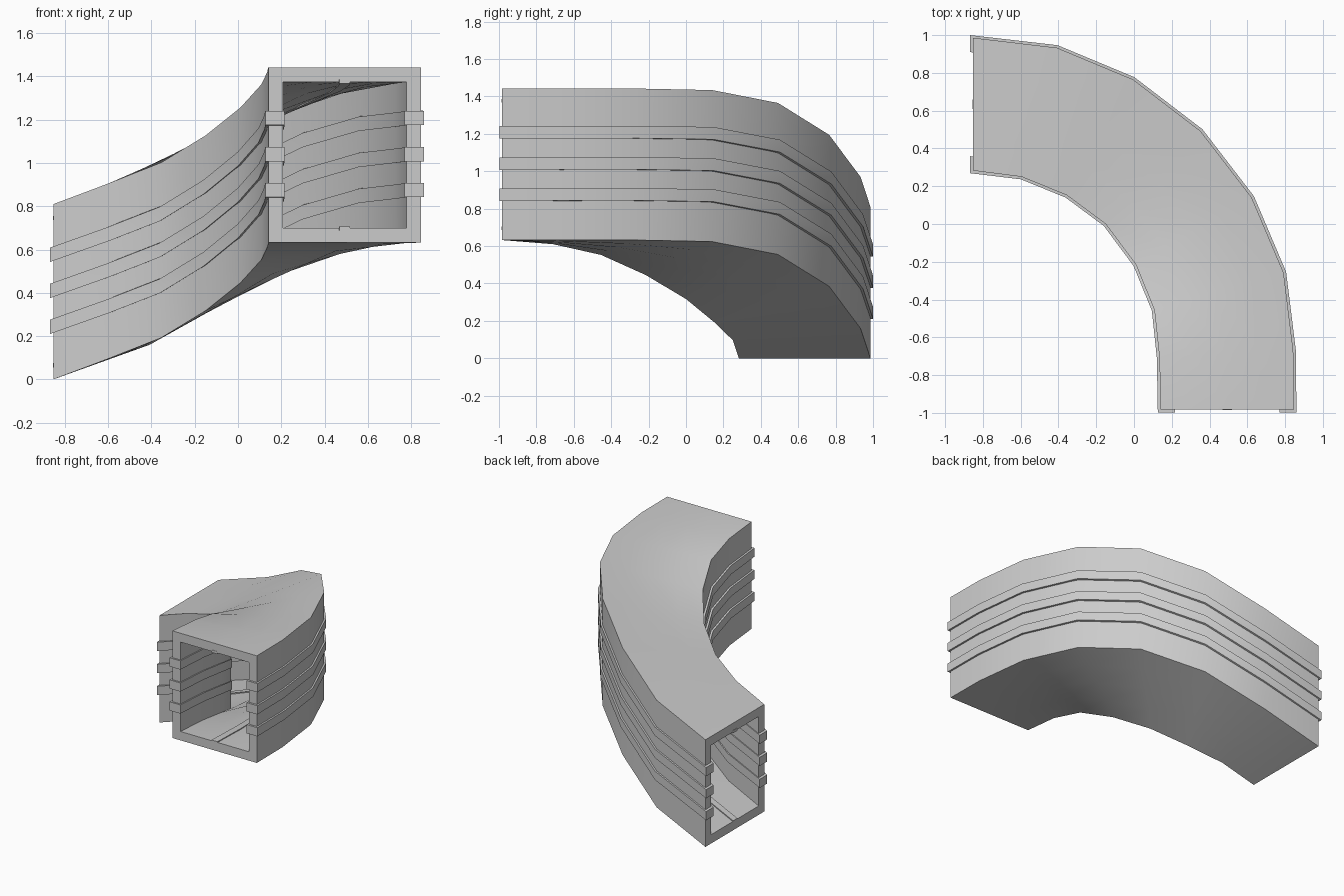
import bpy
from mathutils import Vector

cube = bpy.data.objects.get("Cube")
if cube:
    bpy.data.objects.remove(cube, do_unlink=True)

HEIGHT, WALL = 0.81, 0.067

# Lower edges of the inside and outside walls of the bend, station by station
inside = [Vector(p) for p in (
    (0.14, -0.983, 0.632), (0.135, -0.71, 0.61), (0.108, -0.455, 0.553), (0.01, -0.215, 0.445),
    (-0.15, 0.0, 0.317), (-0.355, 0.152, 0.192), (-0.595, 0.25, 0.097), (-0.853, 0.283, 0.0))]
outside = [Vector(p) for p in (
    (0.846, -0.983, 0.632), (0.843, -0.67, 0.632), (0.792, -0.258, 0.632), (0.623, 0.14, 0.624),
    (0.352, 0.492, 0.555), (-0.005, 0.765, 0.385), (-0.408, 0.933, 0.16), (-0.853, 0.986, 0.0))]
stations = list(zip(inside, outside))


def extended(amount):
    """Stations pushed out past both open ends of the duct."""
    front, side = Vector((0, -amount, 0)), Vector((-amount, 0, 0))
    first = tuple(p + front for p in stations[0])
    last = tuple(p + side for p in stations[-1])
    return [first] + stations[1:-1] + [last]


def place(station, t, offset, h):
    """Point at fraction t across the duct, shifted by offset, at height h."""
    a, b = station
    across = b - a
    flat = Vector((across.x, across.y, 0)).length
    return a + across * (t + offset / flat) + Vector((0, 0, h))


def finish(name, verts, faces):
    mesh = bpy.data.meshes.new(name)
    mesh.from_pydata(verts, [], faces)
    mesh.update()
    obj = bpy.data.objects.new(name, mesh)
    bpy.context.collection.objects.link(obj)
    bpy.ops.object.select_all(action='DESELECT')
    obj.select_set(True)
    bpy.context.view_layer.objects.active = obj
    bpy.ops.object.mode_set(mode='EDIT')
    bpy.ops.mesh.select_all(action='SELECT')
    bpy.ops.mesh.normals_make_consistent(inside=False)
    bpy.ops.object.mode_set(mode='OBJECT')
    bpy.ops.object.shade_smooth_by_angle(angle=0.55)
    return obj


def sweep(name, path, outer, hole=None):
    """Carry a closed profile, optionally hollow, along the stations."""
    n = len(outer)
    loops = [outer] + ([hole] if hole else [])
    verts, faces = [], []
    for loop in loops:
        base = len(verts)
        verts += [place(s, *p) for s in path for p in loop]
        for i in range(len(path) - 1):
            for j in range(n):
                k, a = (j + 1) % n, base + i * n
                faces.append((a + j, a + k, a + n + k, a + n + j))
    for start in (0, (len(path) - 1) * n):
        if hole:
            shift = len(path) * n
            for j in range(n):
                k = (j + 1) % n
                faces.append((start + j, start + k, start + shift + k, start + shift + j))
        else:
            faces.append([start + j for j in range(n)])
    return finish(name, verts, faces)


def box_profile(inset):
    """Rectangular duct section, split across its floor and ceiling."""
    steps = [i / 4 for i in range(5)]
    row = [(t, inset * (1 - 2 * t)) for t in steps]
    floor = [(t, o, inset) for t, o in row]
    ceiling = [(t, o, HEIGHT - inset) for t, o in reversed(row)]
    return floor + ceiling


def bar_profile(t, o1, o2, h1, h2):
    return [(t, o1, h1), (t, o2, h1), (t, o2, h2), (t, o1, h2)]


# Hollow descending duct
sweep("duct_shell", stations, box_profile(0), box_profile(WALL))

# Three rails running through each side wall
rail_path = extended(0.015)
for number, low in enumerate((0.21, 0.376, 0.543), 1):
    high = low + 0.066
    sweep(f"inside_rail_{number}", rail_path, bar_profile(0, -0.014, 0.076, low, high))
    sweep(f"outside_rail_{number}", rail_path, bar_profile(1, -0.076, 0.014, low, high))

# Thin guide strips along the middle of the floor and ceiling
strip_path = extended(0.003)
sweep("floor_strip", strip_path, bar_profile(0.5, -0.025, 0.025, WALL - 0.012, WALL + 0.007))
sweep("ceiling_strip", strip_path,
      bar_profile(0.5, -0.025, 0.025, HEIGHT - WALL - 0.007, HEIGHT - WALL + 0.012))
